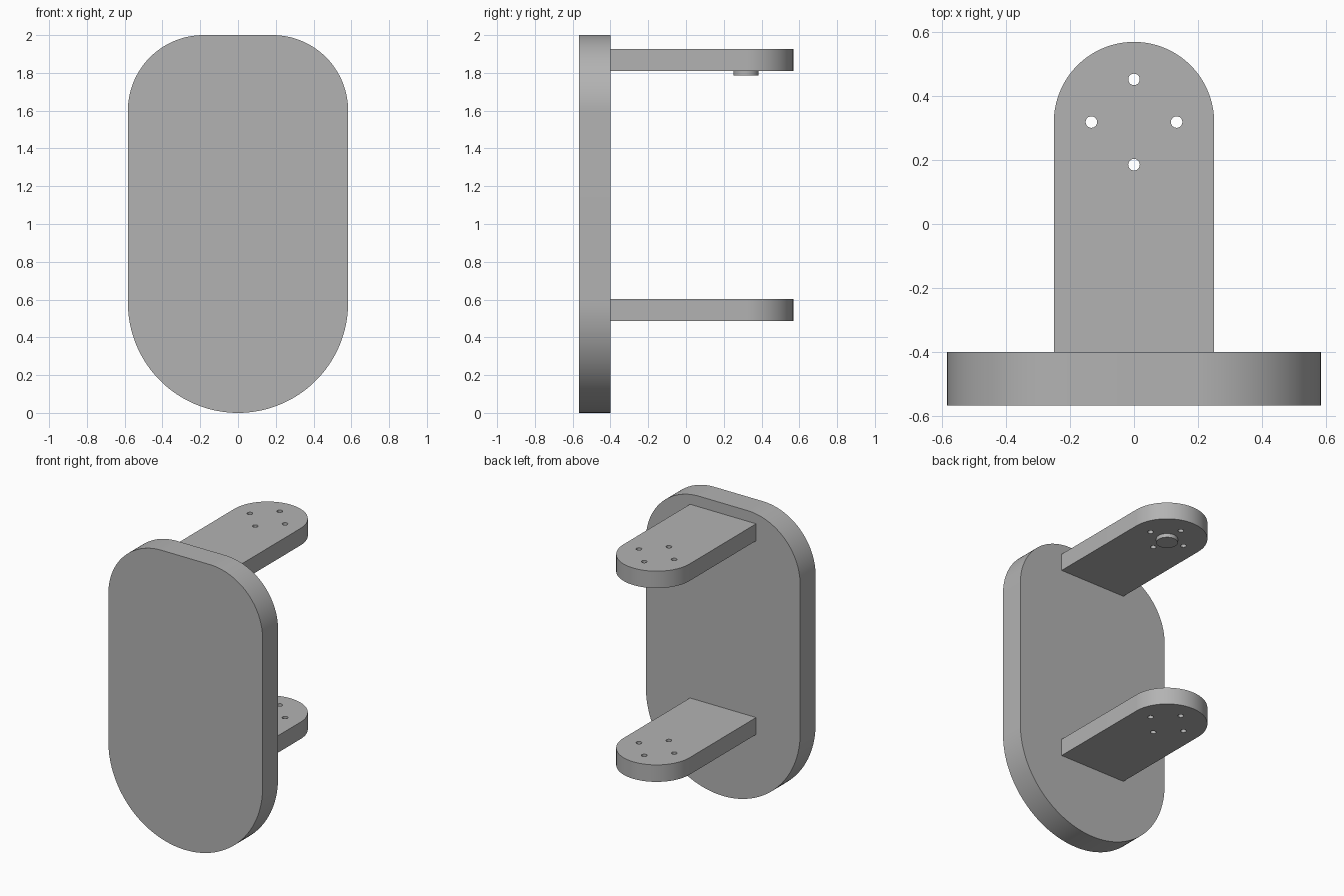
import bpy
import bmesh
from math import sin, cos, pi, radians
from mathutils import Vector

cube = bpy.data.objects.get("Cube")
if cube:
    bpy.data.objects.remove(cube, do_unlink=True)

GREY = (0.45, 0.45, 0.45, 1)
grey = bpy.data.materials.new("plain grey")
grey.use_nodes = True
grey.diffuse_color = GREY
grey.node_tree.nodes["Principled BSDF"].inputs["Base Color"].default_value = GREY


def arc(cx, cy, r, start, end, steps):
    angles = [radians(start + (end - start) * i / steps) for i in range(steps + 1)]
    return [(cx + r * cos(a), cy + r * sin(a)) for a in angles]


def finish(obj):
    bpy.ops.object.select_all(action="DESELECT")
    obj.select_set(True)
    bpy.context.view_layer.objects.active = obj
    bpy.ops.object.shade_smooth_by_angle(angle=radians(30))


def slab(name, points, push):
    """Extrude a closed 3D outline along a vector."""
    bm = bmesh.new()
    face = bm.faces.new([bm.verts.new(p) for p in points])
    grown = bmesh.ops.extrude_face_region(bm, geom=[face])["geom"]
    bmesh.ops.translate(bm, vec=Vector(push),
                        verts=[g for g in grown if isinstance(g, bmesh.types.BMVert)])
    bmesh.ops.recalc_face_normals(bm, faces=bm.faces)
    mesh = bpy.data.meshes.new(name)
    bm.to_mesh(mesh)
    bm.free()
    mesh.materials.append(grey)
    obj = bpy.data.objects.new(name, mesh)
    bpy.context.collection.objects.link(obj)
    return obj


def disc(name, x, y, r, bottom, height, steps):
    ring = arc(x, y, r, 0, 360, steps)[:-1]
    return slab(name, [(px, py, bottom) for px, py in ring], (0, 0, height))


# Back plate: full round at the bottom, rounded corners at the top
HALF, CORNER, FRONT, BACK = 0.583, 0.4, -0.567, -0.4
outline = (arc(0, HALF, HALF, 180, 360, 64)
           + arc(HALF - CORNER, 2 - CORNER, CORNER, 0, 90, 32)
           + arc(CORNER - HALF, 2 - CORNER, CORNER, 90, 180, 32))
plate = slab("back_plate", [(x, FRONT, z) for x, z in outline], (0, BACK - FRONT, 0))
finish(plate)

# Two round-ended arms, each drilled with four screw holes
WIDTH, PIVOT, THICK, SPREAD = 0.25, 0.318, 0.116, 0.133
arm_outline = [(-WIDTH, BACK), (WIDTH, BACK)] + arc(0, PIVOT, WIDTH, 0, 180, 64)
for name, bottom in (("lower_arm", 0.487), ("upper_arm", 1.811)):
    arm = slab(name, [(x, y, bottom) for x, y in arm_outline], (0, 0, THICK))
    for i in range(4):
        a = i * pi / 2
        cutter = disc("hole_cutter", SPREAD * cos(a), PIVOT + SPREAD * sin(a),
                      0.018, bottom - 0.1, THICK + 0.2, 24)
        cutter.hide_render = True
        cut = arm.modifiers.new("screw_hole", "BOOLEAN")
        cut.operation, cut.solver, cut.object = "DIFFERENCE", "EXACT", cutter
        bpy.context.view_layer.objects.active = arm
        bpy.ops.object.modifier_apply(modifier=cut.name)
        bpy.data.objects.remove(cutter, do_unlink=True)
    finish(arm)

# Pivot boss under the upper arm
finish(disc("pivot_boss", 0, PIVOT, 0.067, 1.785, 0.026, 48))
